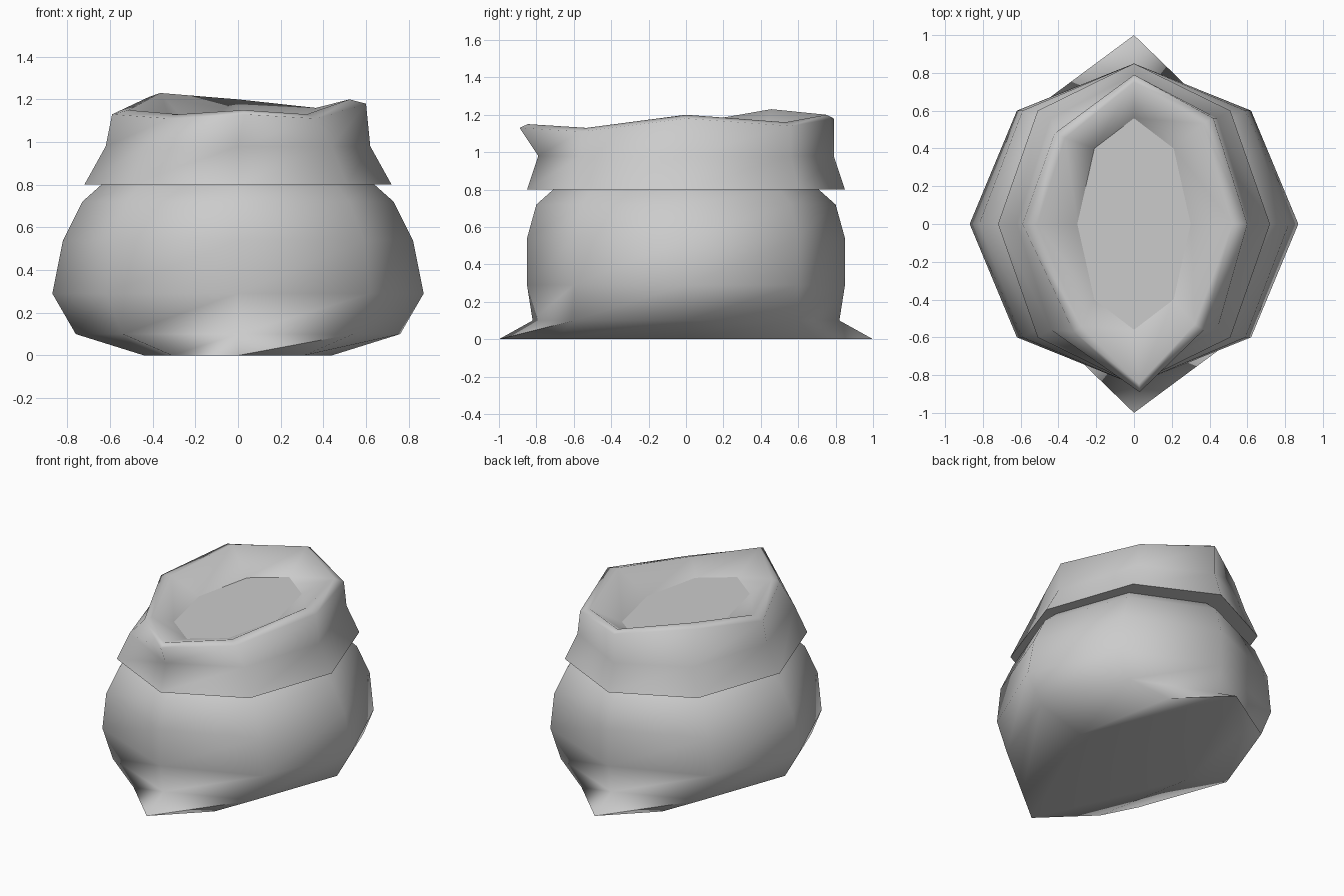
import bpy, bmesh, math

if "Cube" in bpy.data.objects:
    bpy.data.objects.remove(bpy.data.objects["Cube"])


def ring(side, diag, tip, z):
    """Eight points, counter-clockwise from +x: side x, diagonal (x, y), tip y."""
    dx, dy = diag
    return [(side, 0, z), (dx, dy, z), (0, tip, z), (-dx, dy, z),
            (-side, 0, z), (-dx, -dy, z), (0, -tip, z), (dx, -dy, z)]


def loft(name, rings, cap_start=False, cap_end=False):
    bm = bmesh.new()
    loops = [[bm.verts.new(p) for p in r] for r in rings]
    for a, b in zip(loops, loops[1:]):
        for i in range(8):
            j = (i + 1) % 8
            bm.faces.new((a[i], a[j], b[j]))
            bm.faces.new((a[i], b[j], b[i]))
    if cap_start:
        bm.faces.new(loops[0][::-1])
    if cap_end:
        bm.faces.new(loops[-1])
    me = bpy.data.meshes.new(name)
    bm.to_mesh(me)
    bm.free()
    ob = bpy.data.objects.new(name, me)
    bpy.context.collection.objects.link(ob)
    bpy.ops.object.select_all(action='DESELECT')
    ob.select_set(True)
    bpy.context.view_layer.objects.active = ob
    bpy.ops.object.shade_smooth_by_angle(angle=math.radians(80))
    return ob


# Bulging sack body, with pointed corners at front and back of the base
body = [
    ring(.44, (.31, .70), 1.00, 0),
    ring(.76, (.54, .60), .82, .10),
    ring(.87, (.62, .60), .85, .29),
    ring(.82, (.59, .60), .85, .54),
    ring(.73, (.52, .56), .80, .72),
    ring(.64, (.46, .50), .71, .80),
]

# Folded-over collar, flaring out above the body
collar = [
    ring(.72, (.51, .60), .85, .80),
    ring(.62, (.44, .56), .79, .98),
]

# Uneven rim: outer edge, then a slightly higher inner edge
outer = [(.60, 0, 1.18), (.42, .56, 1.14), (.0, .79, 1.18), (-.42, .48, 1.21),
         (-.59, 0, 1.13), (-.32, -.57, 1.11), (.03, -.89, 1.13), (.37, -.56, 1.11)]
inner = [(x * .87, y * .95, z + .02) for x, y, z in outer]
fill = ring(.30, (.21, .40), .56, 1.06)

loft("sack", body + collar + [outer, inner, fill], cap_start=True)

# Flat contents inside the opening
loft("contents", [fill, [(x * .5, y * .5, z) for x, y, z in fill]], cap_end=True)
